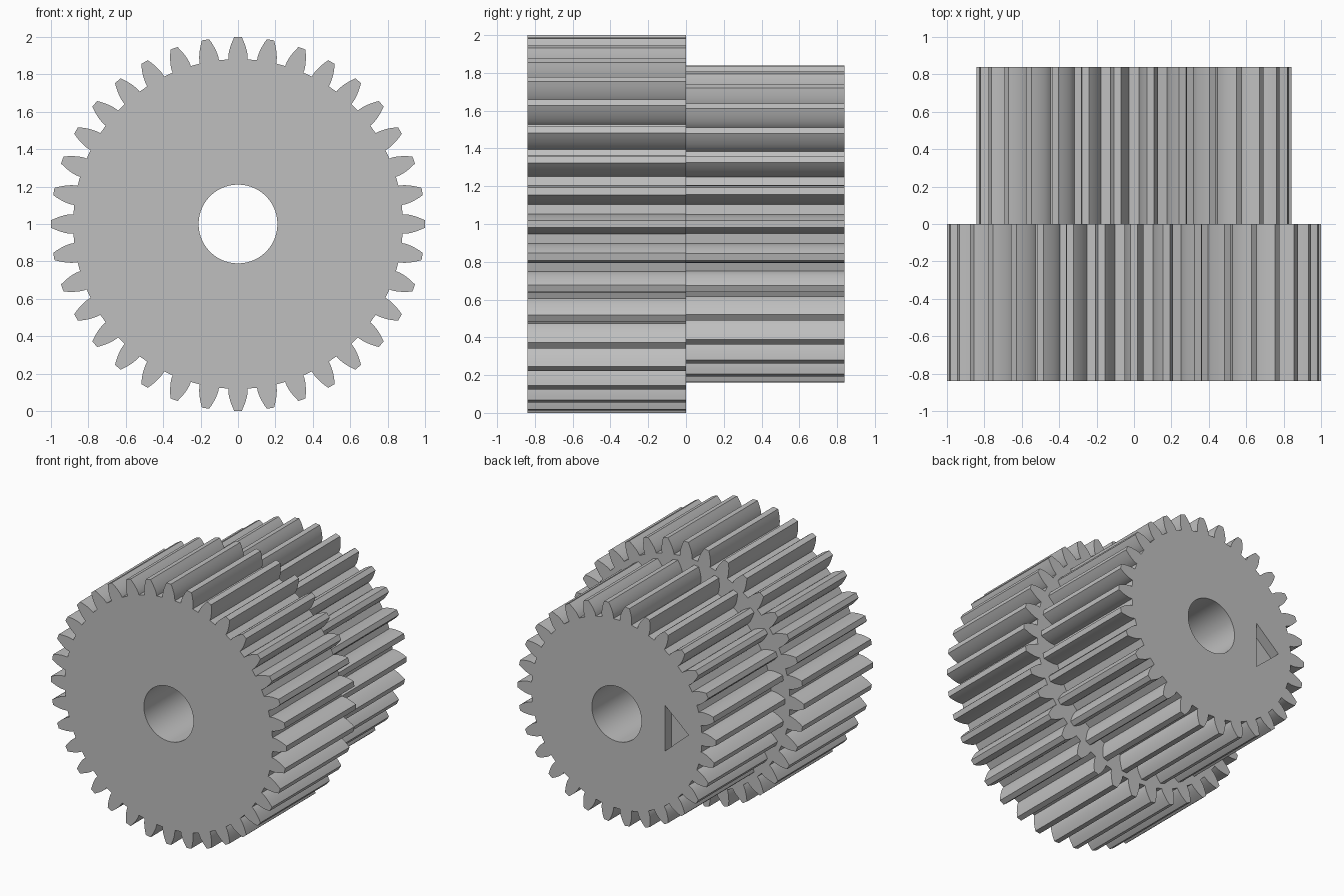
import bpy, bmesh, math
from mathutils import Vector

cube = bpy.data.objects.get("Cube")
if cube:
    bpy.data.objects.remove(cube, do_unlink=True)

MODULE = 2 / 38
HALF = 0.84          # half of the total length along y
CENTRE_Z = 1.0

# Single material
grey = bpy.data.materials.new("plain grey")
grey.use_nodes = True
colour = (0.52, 0.52, 0.52, 1)
grey.diffuse_color = colour
grey.node_tree.nodes["Principled BSDF"].inputs["Base Color"].default_value = colour


def involute(angle):
    return math.tan(angle) - angle


def gear_profile(teeth, steps=7):
    """Outline of a spur gear with involute flanks, a tooth centred on +x."""
    pitch = MODULE * teeth / 2
    tip, root = pitch + MODULE, pitch - 1.25 * MODULE
    pressure = math.radians(20)
    base = pitch * math.cos(pressure)
    half_base = math.pi / (2 * teeth) + involute(pressure)
    flank = [(root, half_base)]
    for i in range(steps):
        r = base + (tip - base) * i / (steps - 1)
        flank.append((r, half_base - involute(math.acos(min(1, base / r)))))
    tooth = [(r, -a) for r, a in flank] + [(r, a) for r, a in reversed(flank)]
    points = []
    for k in range(teeth):
        middle = math.tau * k / teeth
        points += [(r * math.cos(middle + a), r * math.sin(middle + a)) for r, a in tooth]
    return points


def prism(name, points, y0, y1):
    """Extrude an x-z outline along y."""
    bm = bmesh.new()
    face = bm.faces.new([bm.verts.new((x, y0, z + CENTRE_Z)) for x, z in points])
    new = bmesh.ops.extrude_face_region(bm, geom=[face])["geom"]
    bmesh.ops.translate(bm, vec=Vector((0, y1 - y0, 0)),
                        verts=[g for g in new if isinstance(g, bmesh.types.BMVert)])
    bmesh.ops.recalc_face_normals(bm, faces=bm.faces)
    mesh = bpy.data.meshes.new(name)
    bm.to_mesh(mesh)
    bm.free()
    mesh.materials.append(grey)
    obj = bpy.data.objects.new(name, mesh)
    bpy.context.collection.objects.link(obj)
    return obj


def select_only(obj):
    bpy.ops.object.select_all(action='DESELECT')
    obj.select_set(True)
    bpy.context.view_layer.objects.active = obj


def cut(obj, cutter):
    select_only(obj)
    mod = obj.modifiers.new("cut", 'BOOLEAN')
    mod.operation = 'DIFFERENCE'
    mod.solver = 'EXACT'
    mod.object = cutter
    bpy.ops.object.modifier_apply(modifier=mod.name)


# Large gear in front, small gear behind
large_gear = prism("large_gear", gear_profile(36), -HALF, 0)
small_gear = prism("small_gear", gear_profile(30), 0, HALF)

# Shaft bore and the triangular recess in the back face
circle = [(4 * MODULE * math.cos(math.tau * i / 96), 4 * MODULE * math.sin(math.tau * i / 96))
          for i in range(96)]
bore = prism("bore_cutter", circle, -1.2, 1.2)
triangle = prism("triangle_cutter", [(-0.41, 0.175), (-0.41, -0.175), (-0.61, 0)],
                 HALF - 0.08, HALF + 0.1)
for gear in (large_gear, small_gear):
    cut(gear, bore)
cut(small_gear, triangle)

for helper in (bore, triangle):
    bpy.data.objects.remove(helper, do_unlink=True)

# Smooth flanks and bore, crisp tooth edges
for gear in (large_gear, small_gear):
    select_only(gear)
    bpy.ops.object.shade_smooth_by_angle(angle=math.radians(25))
